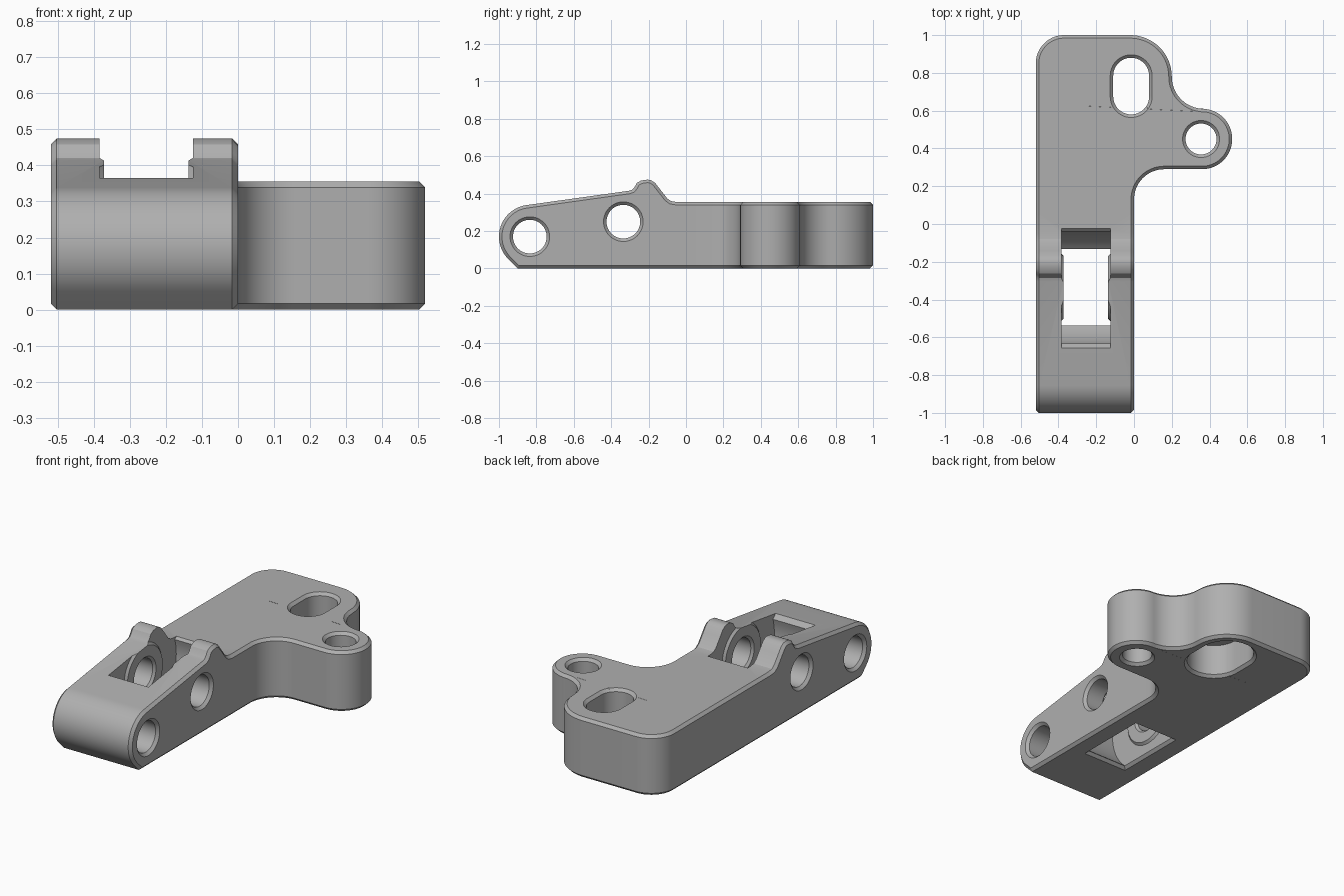
import bpy, bmesh
from math import sin, cos, radians
from mathutils import Vector

if "Cube" in bpy.data.objects:
    bpy.data.objects.remove(bpy.data.objects["Cube"])

C = 0.016                      # chamfer width
LEFT, RIGHT, TOP = -0.52, 0.0, 0.355
SEAM = 0.05                    # where arm and plate are welded

grey = bpy.data.materials.new("machined grey")
grey.use_nodes = True
grey.diffuse_color = (0.43, 0.43, 0.43, 1)
grey.node_tree.nodes["Principled BSDF"].inputs["Base Color"].default_value = grey.diffuse_color


def arc(cx, cy, r, a0, a1, n=16):
    steps = [radians(a0 + (a1 - a0) * i / n) for i in range(n + 1)]
    return [(cx + r * cos(a), cy + r * sin(a)) for a in steps]


def stadium(cx, cy, r, half):
    return arc(cx, cy + half, r, 0, 180, 24) + arc(cx, cy - half, r, 180, 360, 24)


def clean(points):
    out = []
    for p in map(Vector, points):
        if not out or (p - out[-1]).length > 1e-4:
            out.append(p)
    if (out[0] - out[-1]).length < 1e-4:
        out.pop()
    return out


def inset(points, d):
    """Move a counter-clockwise outline inward by d."""
    res = []
    for i, p in enumerate(points):
        e1 = (p - points[i - 1]).normalized()
        e2 = (points[(i + 1) % len(points)] - p).normalized()
        n1, n2 = Vector((-e1.y, e1.x)), Vector((-e2.y, e2.x))
        res.append(p + (n1 + n2) * d / (1 + n1.dot(n2)))
    return res


def loft(bm, outline, levels, axis):
    """Stack insets of an outline at (position, inset) levels along an axis."""
    pts = clean(outline)
    rings = []
    for w, d in levels:
        ring = inset(pts, d)
        rings.append([bm.verts.new((w, p.x, p.y) if axis == "x" else (p.x, p.y, w))
                      for p in ring])
    for a, b in zip(rings, rings[1:]):
        for i in range(len(a)):
            j = (i + 1) % len(a)
            bm.faces.new((a[i], a[j], b[j], b[i]))
    bm.faces.new(rings[0][::-1])
    bm.faces.new(rings[-1])


def to_object(bm, name):
    bmesh.ops.remove_doubles(bm, verts=bm.verts, dist=1e-4)
    bmesh.ops.recalc_face_normals(bm, faces=bm.faces)
    mesh = bpy.data.meshes.new(name)
    bm.to_mesh(mesh)
    bm.free()
    mesh.materials.append(grey)
    ob = bpy.data.objects.new(name, mesh)
    bpy.context.collection.objects.link(ob)
    return ob


def solid(name, outline, levels, axis):
    bm = bmesh.new()
    loft(bm, outline, levels, axis)
    return to_object(bm, name)


def cut(target, cutter):
    mod = target.modifiers.new("cut", "BOOLEAN")
    mod.operation, mod.solver, mod.object = "DIFFERENCE", "EXACT", cutter
    bpy.context.view_layer.objects.active = target
    bpy.ops.object.modifier_apply(modifier=mod.name)
    bpy.data.objects.remove(cutter)


def chamfered(lo, hi):
    return [(lo, C), (lo + C, 0), (hi - C, 0), (hi, C)]


def through(lo, hi, c=C):
    """Hole levels with flared mouths, overshooting both faces."""
    return [(lo - 0.02, -c - 0.02), (lo + c, 0), (hi - c, 0), (hi + 0.02, -c - 0.02)]


# Arm side profile: rounded nose, sloping top, raised knuckle
arm = ([(0.3, 0), (0.3, TOP), (-0.05, TOP), (-0.08, 0.36), (-0.1, 0.374), (-0.14, 0.425),
        (-0.165, 0.457), (-0.185, 0.471), (-0.205, 0.475), (-0.24, 0.47), (-0.262, 0.458),
        (-0.275, 0.435), (-0.287, 0.421), (-0.305, 0.415)]
       + arc(-0.83, 0.17, 0.17, 98, 225, 28) + [(-0.9, 0)])

# Plate outline seen from above: rounded back, waist and side lug
plate = ([(LEFT, -0.3), (RIGHT, -0.3)]
         + arc(0.16, 0.13, 0.16, 180, 90)
         + arc(0.36, 0.45, 0.16, -90, 90, 32)
         + arc(0.37, 0.78, 0.17, 270, 180)
         + arc(-0.02, 0.78, 0.22, 0, 90)
         + arc(-0.37, 0.85, 0.15, 90, 180))

# Body: both halves trimmed at the seam and welded
body_bm = bmesh.new()
for outline, span, axis, keep in ((arm, (LEFT, RIGHT), "x", 1), (plate, (0, TOP), "z", -1)):
    part = bmesh.new()
    loft(part, outline, chamfered(*span), axis)
    bmesh.ops.bisect_plane(part, geom=part.verts[:] + part.edges[:] + part.faces[:],
                           plane_co=(0, SEAM, 0), plane_no=(0, keep, 0), clear_outer=True)
    temp = bpy.data.meshes.new("temp")
    part.to_mesh(temp)
    part.free()
    body_bm.from_mesh(temp)
    bpy.data.meshes.remove(temp)
body = to_object(body_bm, "hinge_bracket")

# Pocket: round wheel well with flared mouth, leaving raised washers on its walls
PY, PZ, PR = -0.335, 0.25, 0.31
X0, X1, BOSS = -0.385, -0.125, 0.013
well = (arc(PY, PZ, PR, 163, 230) + arc(PY, PZ, PR, 310, 377)
        + [(0.0, 0.38), (0.0, 0.7), (-0.67, 0.7), (-0.67, 0.38)])
well = well[:17] + [(-0.535, -0.05), (-0.135, -0.05)] + well[17:]
pocket = solid("pocket_cutter", well, [(X0, 0), (X1, 0)], "x")
washer = arc(PY, PZ, 0.165, 0, 360, 48)
cut(pocket, solid("left_washer", washer,
                  [(X0 - 0.05, -BOSS), (X0, -BOSS), (X0 + BOSS, 0)], "x"))
cut(pocket, solid("right_washer", washer,
                  [(X1 - BOSS, 0), (X1, -BOSS), (X1 + 0.05, -BOSS)], "x"))
cut(body, pocket)
mouth = [(X0, -0.54), (X1, -0.54), (X1, -0.13), (X0, -0.13)]
cut(body, solid("pocket_mouth", mouth, [(-0.02, -0.036), (C, 0)], "z"))

# Cross holes through the arm
nose_hole = arc(-0.835, 0.17, 0.09, 0, 360, 48)
cut(body, solid("nose_hole", nose_hole, through(LEFT, RIGHT), "x"))
axle_hole = arc(PY, PZ, 0.09, 0, 360, 48)
ends = through(LEFT, RIGHT)
inner = [(X0, 0), (X0 + BOSS, -BOSS), (X1 - BOSS, -BOSS), (X1, 0)]
cut(body, solid("axle_hole", axle_hole, ends[:2] + inner + ends[2:], "x"))

# Vertical holes: lug hole, and slot counterbored from below
lug_hole = arc(0.355, 0.45, 0.082, 0, 360, 48)
cut(body, solid("lug_hole", lug_hole, through(0, TOP), "z"))
slot = stadium(-0.015, 0.73, 0.095, 0.055)
cut(body, solid("slot", slot, through(0, TOP), "z"))
bore = stadium(-0.015, 0.73, 0.15, 0.055)
cut(body, solid("slot_counterbore", bore, [(-0.02, -C - 0.02), (C, 0), (0.2, 0)], "z"))

# Smooth curved walls, crisp chamfers
bpy.ops.object.select_all(action="DESELECT")
body.select_set(True)
bpy.context.view_layer.objects.active = body
bpy.ops.object.shade_smooth_by_angle(angle=radians(25))
